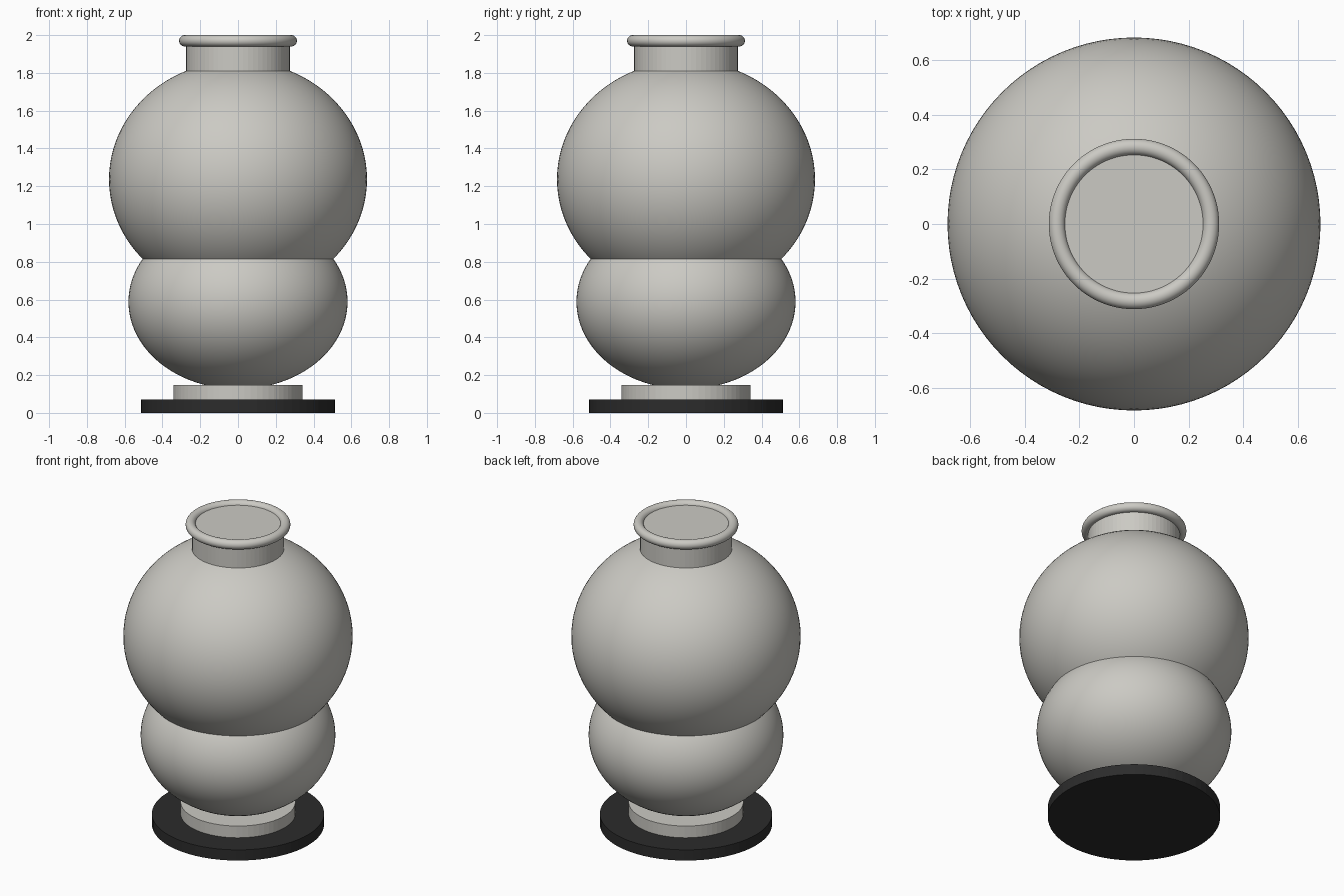
import bpy

cube = bpy.data.objects.get("Cube")
if cube:
    bpy.data.objects.remove(cube, do_unlink=True)


def make_material(name, colour):
    mat = bpy.data.materials.new(name)
    mat.use_nodes = True
    mat.diffuse_color = colour
    mat.node_tree.nodes["Principled BSDF"].inputs["Base Color"].default_value = colour
    return mat


stone = make_material("warm grey", (0.60, 0.59, 0.55, 1))
black = make_material("black", (0.025, 0.025, 0.025, 1))


def finish(name, mat, smooth=False):
    obj = bpy.context.object
    obj.name = obj.data.name = name
    obj.data.materials.append(mat)
    if smooth:
        bpy.ops.object.shade_smooth()
    return obj


def disc(name, radius, bottom, top, mat):
    bpy.ops.mesh.primitive_cylinder_add(vertices=64, radius=radius, depth=top - bottom,
                                        location=(0, 0, (bottom + top) / 2))
    return finish(name, mat)


def bulb(name, radius, half_height, centre):
    bpy.ops.mesh.primitive_uv_sphere_add(segments=96, ring_count=48, radius=1,
                                         location=(0, 0, centre))
    obj = finish(name, stone, smooth=True)
    obj.scale = (radius, radius, half_height)
    bpy.ops.object.transform_apply(location=False, rotation=False, scale=True)
    return obj


# Plinth and foot
disc("plinth", 0.513, 0, 0.07, black)
disc("foot", 0.342, 0.07, 0.147, stone)

# Two overlapping flattened bulbs
bulb("lower_body", 0.58, 0.462, 0.588)
bulb("upper_body", 0.683, 0.627, 1.237)

# Closed neck with a rounded lip
disc("neck", 0.274, 1.75, 1.978, stone)
bpy.ops.mesh.primitive_torus_add(major_radius=0.282, minor_radius=0.03,
                                 major_segments=96, minor_segments=24, location=(0, 0, 1.97))
finish("lip", stone, smooth=True)
